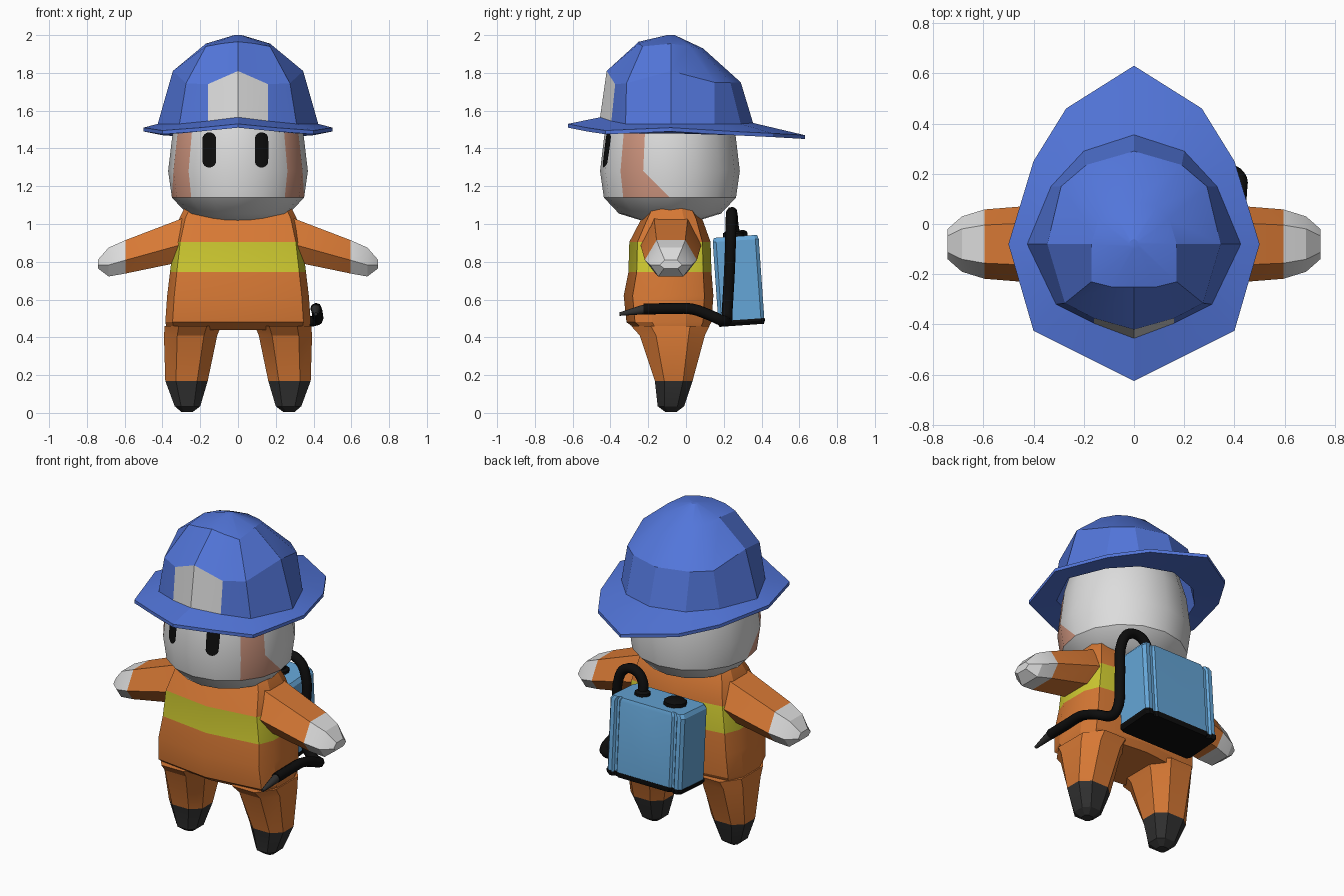
import bpy, bmesh, math
from mathutils import Vector

if "Cube" in bpy.data.objects:
    bpy.data.objects.remove(bpy.data.objects["Cube"])


def material(name, r, g, b):
    m = bpy.data.materials.new(name)
    m.diffuse_color = (r, g, b, 1)
    m.use_nodes = True
    m.node_tree.nodes["Principled BSDF"].inputs["Base Color"].default_value = m.diffuse_color
    return m


BLUE = material("hat blue", 0.085, 0.18, 0.70)
ORANGE = material("suit orange", 0.68, 0.19, 0.035)
YELLOW = material("band yellow", 0.62, 0.59, 0.03)
WHITE = material("light grey", 0.72, 0.72, 0.72)
PINK = material("dusty pink", 0.62, 0.30, 0.21)
BLACK = material("black", 0.004, 0.004, 0.004)
CHARCOAL = material("charcoal", 0.03, 0.03, 0.03)
TANK = material("tank blue", 0.13, 0.38, 0.68)


def finish(name, bm, mats, mirror=False, angle=30):
    bmesh.ops.recalc_face_normals(bm, faces=bm.faces)
    me = bpy.data.meshes.new(name)
    bm.to_mesh(me)
    bm.free()
    ob = bpy.data.objects.new(name, me)
    bpy.context.collection.objects.link(ob)
    for m in mats:
        me.materials.append(m)
    if mirror:
        ob.modifiers.new("mirror", 'MIRROR')
    bpy.ops.object.select_all(action='DESELECT')
    bpy.context.view_layer.objects.active = ob
    ob.select_set(True)
    bpy.ops.object.shade_smooth_by_angle(angle=math.radians(angle))
    return ob


def loft(name, rings, mats, rule=lambda band, col: 0, **kw):
    """Skin rings of equal length; rule gives the material of each quad,
    or (flip, first, second) to split the quad in two colours."""
    bm = bmesh.new()
    vs = [[bm.verts.new(p) for p in ring] for ring in rings]
    n = len(rings[0])
    for b in range(len(rings) - 1):
        for c in range(n):
            q = (vs[b][c], vs[b][(c + 1) % n], vs[b + 1][(c + 1) % n], vs[b + 1][c])
            m = rule(b, c)
            if isinstance(m, tuple):
                tris = [(0, 1, 2), (0, 2, 3)] if m[0] else [(0, 1, 3), (1, 2, 3)]
                for t, idx in zip(tris, m[1:]):
                    bm.faces.new([q[i] for i in t]).material_index = idx
            else:
                bm.faces.new(q).material_index = m
    for ring, b in ((vs[0], 0), (vs[-1], len(rings) - 2)):
        m = rule(b, 0)
        bm.faces.new(ring).material_index = m
    return finish(name, bm, mats, **kw)


def both(half):
    """Complete a half outline that starts and ends on x = 0."""
    return half + [(-x, y, z) for x, y, z in reversed(half[1:-1])]


def oct_ring(x0, x1, y0, y1, z, k=0.5):
    cx, cy, hx, hy = (x0 + x1) / 2, (y0 + y1) / 2, (x1 - x0) / 2, (y1 - y0) / 2
    uv = [(k, -1), (1, -k), (1, k), (k, 1), (-k, 1), (-1, k), (-1, -k), (-k, -1)]
    return [(cx + u * hx, cy + v * hy, z) for u, v in uv]


# Head: sixteen-sided, with pink side strips
HEAD_Y = -0.085
head_rings = [[(r * math.sin(i * math.pi / 8), HEAD_Y - r * math.cos(i * math.pi / 8), z)
               for i in range(16)]
              for z, r in ((1.015, 0.14), (1.055, 0.27), (1.14, 0.35), (1.28, 0.37),
                           (1.49, 0.345), (1.68, 0.29))]


def head_rule(band, col):
    if band >= 2 and col in (2, 13):
        return 1
    if band == 2 and col in (3, 12):
        return (col == 12, 1, 0)
    return 0


head = loft("head", head_rings, [WHITE, PINK], head_rule)
bpy.context.view_layer.update()

# Eyes: thin capsules laid on the face
for name, ex in (("eye_left", -0.152), ("eye_right", 0.125)):
    bm = bmesh.new()
    rows = []
    for j in range(13):
        t = math.pi * j / 12
        dz = -math.cos(t) * 0.035 + (0.058 if j > 6 else -0.058 if j < 6 else 0)
        w = 0.036 * max(math.sin(t), 0.25)
        row = []
        for k in (-1, -0.5, 0, 0.5, 1):
            p = Vector((ex + k * w, -2, 1.392 + dz))
            hit = head.ray_cast(p, Vector((0, 1, 0)))[1]
            row.append(bm.verts.new((p.x, hit.y - 0.008, p.z)))
        rows.append(row)
    for a, b in zip(rows, rows[1:]):
        for k in range(4):
            bm.faces.new((a[k], a[k + 1], b[k + 1], b[k]))
    finish(name, bm, [BLACK])

# Hat: crown, brim and hollow underside, half outlines from back to front
apex = [(0, -.06, 2), (.01, -.065, 2), (.017, -.07, 2), (.02, -.08, 2),
        (.017, -.09, 2), (.01, -.095, 2), (0, -.1, 2)]
upper = [(0, .09, 1.93), (.09, .07, 1.93), (.14, .02, 1.94), (.17, -.08, 1.955),
         (.17, -.23, 1.94), (.09, -.25, 1.955), (0, -.25, 1.965)]
middle = [(0, .29, 1.75), (.19, .235, 1.75), (.29, .15, 1.75), (.345, -.08, 1.81),
          (.275, -.315, 1.745), (.16, -.375, 1.74), (0, -.42, 1.81)]
base = [(0, .355, 1.535), (.2, .29, 1.53), (.33, .15, 1.53), (.425, -.08, 1.53),
        (.31, -.32, 1.53), (.16, -.395, 1.545), (0, -.455, 1.565)]
brim = [(0, .63, 1.47), (.27, .46, 1.48), (.4, .25, 1.49), (.5, -.08, 1.51),
        (.4, -.425, 1.495), (.2, -.525, 1.51), (0, -.625, 1.53)]
under = [(x, y, z - 0.02) for x, y, z in brim]
inner = [(x * .96, -.08 + (y + .08) * .96, z - 0.05) for x, y, z in base]
inside = [(x * .93, -.08 + (y + .08) * .93, z - 0.03) for x, y, z in middle]
loft("hat", [both(r) for r in (apex, upper, middle, base, brim, under, inner, inside)],
     [BLUE, WHITE], lambda b, c: int(b == 2 and c in (5, 6)), angle=22)


# Torso with a reflective band
def torso_ring(z, w, yf, yb):
    d = yb - yf
    return both([(0, yf, z), (.9 * w, yf + .1 * d, z), (w, yf + .3 * d, z),
                 (w, yb - .3 * d, z), (.9 * w, yb - .1 * d, z), (0, yb, z)])


loft("torso", [torso_ring(*r) for r in (
    (.44, .375, -.26, .11), (.48, .385, -.315, .135), (.62, .375, -.33, .145),
    (.745, .36, -.305, .135), (.905, .34, -.3, .13), (1.03, .31, -.235, .085),
    (1.09, .28, -.20, .05))],
    [ORANGE, YELLOW], lambda b, c: int(b == 3), angle=22)

# Legs with boots
loft("legs", [oct_ring(*r) for r in (
    (.24, .30, -.11, -.05, .005), (.20, .335, -.15, -.01, .035), (.16, .385, -.165, .035, .17),
    (.11, .392, -.245, .10, .41), (.09, .388, -.29, .125, .46))],
    [ORANGE, CHARCOAL], lambda b, c: int(b < 2), mirror=True, angle=22)


# Arms with gloves
def arm_ring(x, h, top, bottom):
    zm = bottom + (top - bottom) * 0.4
    yz = [(-.55 * h, top), (.55 * h, top), (h, zm), (.6 * h, bottom), (-.6 * h, bottom), (-h, zm)]
    return [(x, -0.08 + y, z) for y, z in yz]


loft("arms", [arm_ring(*r) for r in (
    (.22, .16, 1.06, .80), (.32, .16, 1.02, .795), (.595, .138, .915, .738),
    (.685, .11, .875, .722), (.742, .06, .81, .765))],
    [ORANGE, WHITE], lambda b, c: int(b >= 2), mirror=True, angle=22)


# Back tank: tilted box with grooves, black tray underneath
def tank_ring(z, s=1.0):
    b = 0.122
    back = [(0, b), (.175, b), (.185, b - .012), (.2, b - .012), (.21, b), (.235, b),
            (.25, b - .018), (.25, -b + .018), (.235, -b), (0, -b)]
    return both([(x * s, y * s, z) for x, y in back])


TILT = math.radians(4)
tank = loft("tank", [tank_ring(z, s) for z, s in ((-.215, 1), (.21, 1), (.232, .94))], [TANK])
tray = loft("tank_tray", [tank_ring(z, s) for z, s in ((-.24, .97), (-.222, 1.02), (-.21, 1.02))],
            [BLACK])
for ob in (tank, tray):
    ob.location = (0, 0.278, 0.703)
    ob.rotation_euler = (TILT, 0, 0)


# Round fittings: profile of (radius, distance) along an axis
def turned(name, origin, axis, profile, mat):
    o, a = Vector(origin), Vector(axis).normalized()
    u = a.orthogonal().normalized()
    v = a.cross(u)
    loft(name, [[o + a * d + (u * math.cos(k * math.pi / 5) + v * math.sin(k * math.pi / 5)) * r
                 for k in range(10)] for r, d in profile], [mat], angle=40)


UP = (0, -math.sin(TILT), math.cos(TILT))
turned("filler_cap", (-.11, .262, .925), UP, [(.065, 0), (.065, .03), (.05, .04)], BLACK)
turned("hose_socket", (.11, .262, .925), UP, [(.045, 0), (.045, .025), (.03, .035)], BLACK)
turned("nozzle", (.412, -.21, .55), (0, -.14, -.027), [(.026, 0), (.024, .03), (.009, .145)], CHARCOAL)

# Hose from the tank over to the side and forward
cu = bpy.data.curves.new("hose", 'CURVE')
cu.dimensions = '3D'
cu.bevel_depth = 0.029
cu.bevel_resolution = 2
cu.resolution_u = 5
cu.use_fill_caps = True
path = [(.11, .26, .94), (.115, .25, 1.0), (.16, .245, 1.055), (.235, .24, 1.05), (.285, .238, .98),
        (.295, .23, .75), (.31, .218, .54), (.36, .215, .49), (.415, .19, .49),
        (.42, .12, .52), (.415, .03, .55), (.412, -.08, .552), (.412, -.225, .55)]
sp = cu.splines.new('BEZIER')
sp.bezier_points.add(len(path) - 1)
for bp, co in zip(sp.bezier_points, path):
    bp.co = co
    bp.handle_left_type = bp.handle_right_type = 'AUTO'
hose = bpy.data.objects.new("hose", cu)
bpy.context.collection.objects.link(hose)
cu.materials.append(BLACK)
bpy.ops.object.select_all(action='DESELECT')
bpy.context.view_layer.objects.active = hose
hose.select_set(True)
bpy.ops.object.convert(target='MESH')
bpy.ops.object.shade_smooth_by_angle(angle=math.radians(50))
